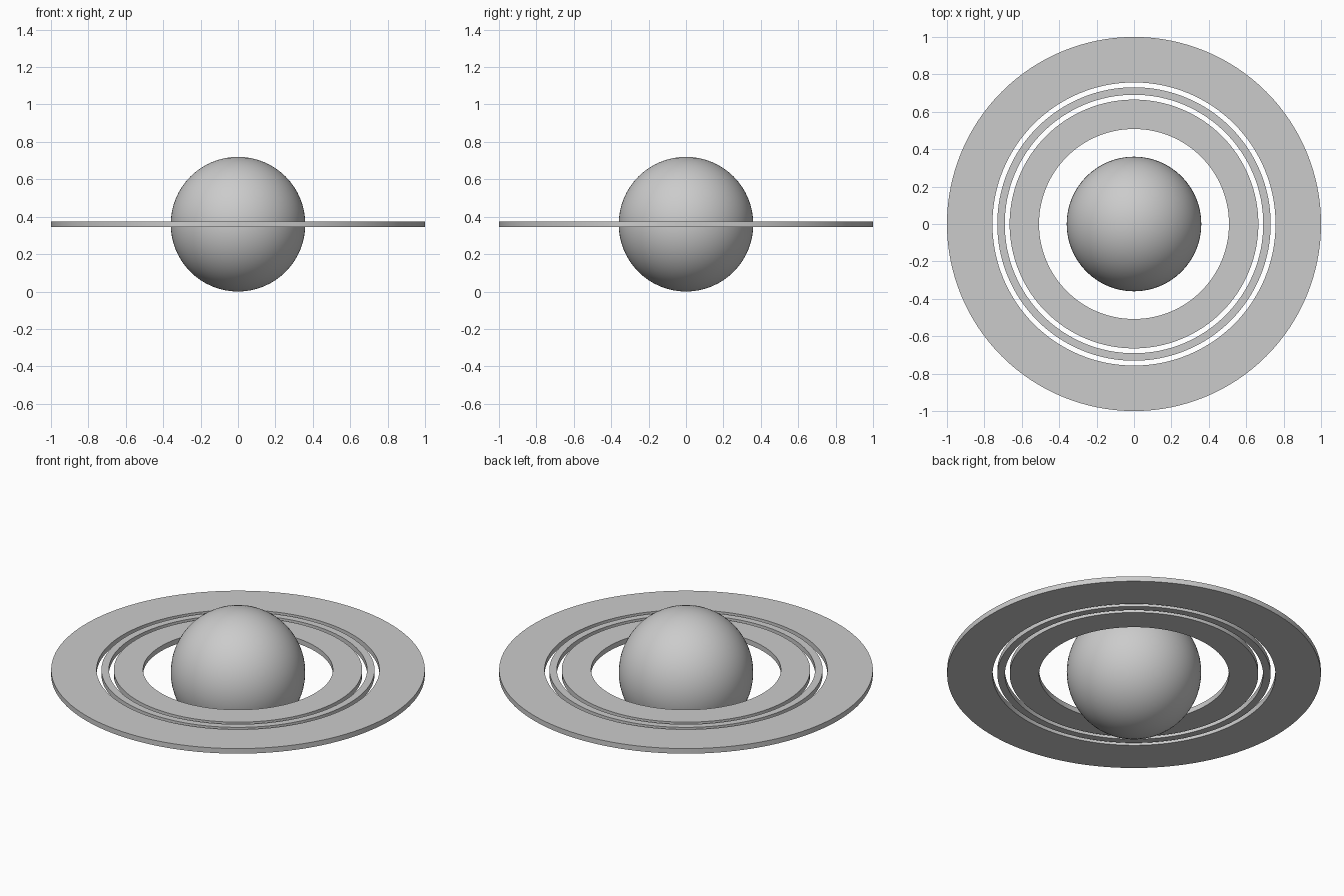
import bpy
import math

if "Cube" in bpy.data.objects:
    bpy.data.objects.remove(bpy.data.objects["Cube"], do_unlink=True)

CENTRE_Z = 0.36
HALF_THICKNESS = 0.015
SEGMENTS = 128

grey = bpy.data.materials.new("plain_grey")
grey.use_nodes = True
colour = (0.6, 0.6, 0.6, 1)
grey.diffuse_color = colour
grey.node_tree.nodes["Principled BSDF"].inputs["Base Color"].default_value = colour


def finish(obj, name):
    obj.name = name
    obj.data.materials.append(grey)
    bpy.ops.object.select_all(action="DESELECT")
    obj.select_set(True)
    bpy.context.view_layer.objects.active = obj
    bpy.ops.object.shade_smooth_by_angle(angle=math.radians(30))


def flat_ring(name, inner, outer):
    """Spin a rectangular section around the vertical axis."""
    section = [(inner, -HALF_THICKNESS), (outer, -HALF_THICKNESS),
               (outer, HALF_THICKNESS), (inner, HALF_THICKNESS)]
    n = len(section)
    verts, faces = [], []
    for i in range(SEGMENTS):
        a = math.tau * i / SEGMENTS
        verts += [(r * math.cos(a), r * math.sin(a), z) for r, z in section]
        j = (i + 1) % SEGMENTS
        for k in range(n):
            m = (k + 1) % n
            faces.append((i * n + k, j * n + k, j * n + m, i * n + m))
    mesh = bpy.data.meshes.new(name)
    mesh.from_pydata(verts, [], faces)
    obj = bpy.data.objects.new(name, mesh)
    obj.location.z = CENTRE_Z
    bpy.context.collection.objects.link(obj)
    finish(obj, name)


# Planet globe
bpy.ops.mesh.primitive_uv_sphere_add(segments=64, ring_count=32, radius=0.36,
                                     location=(0, 0, CENTRE_Z))
finish(bpy.context.object, "planet_globe")

# Three concentric flat rings separated by narrow gaps
flat_ring("inner_ring", 0.508, 0.665)
flat_ring("middle_ring", 0.691, 0.731)
flat_ring("outer_ring", 0.757, 1.0)
